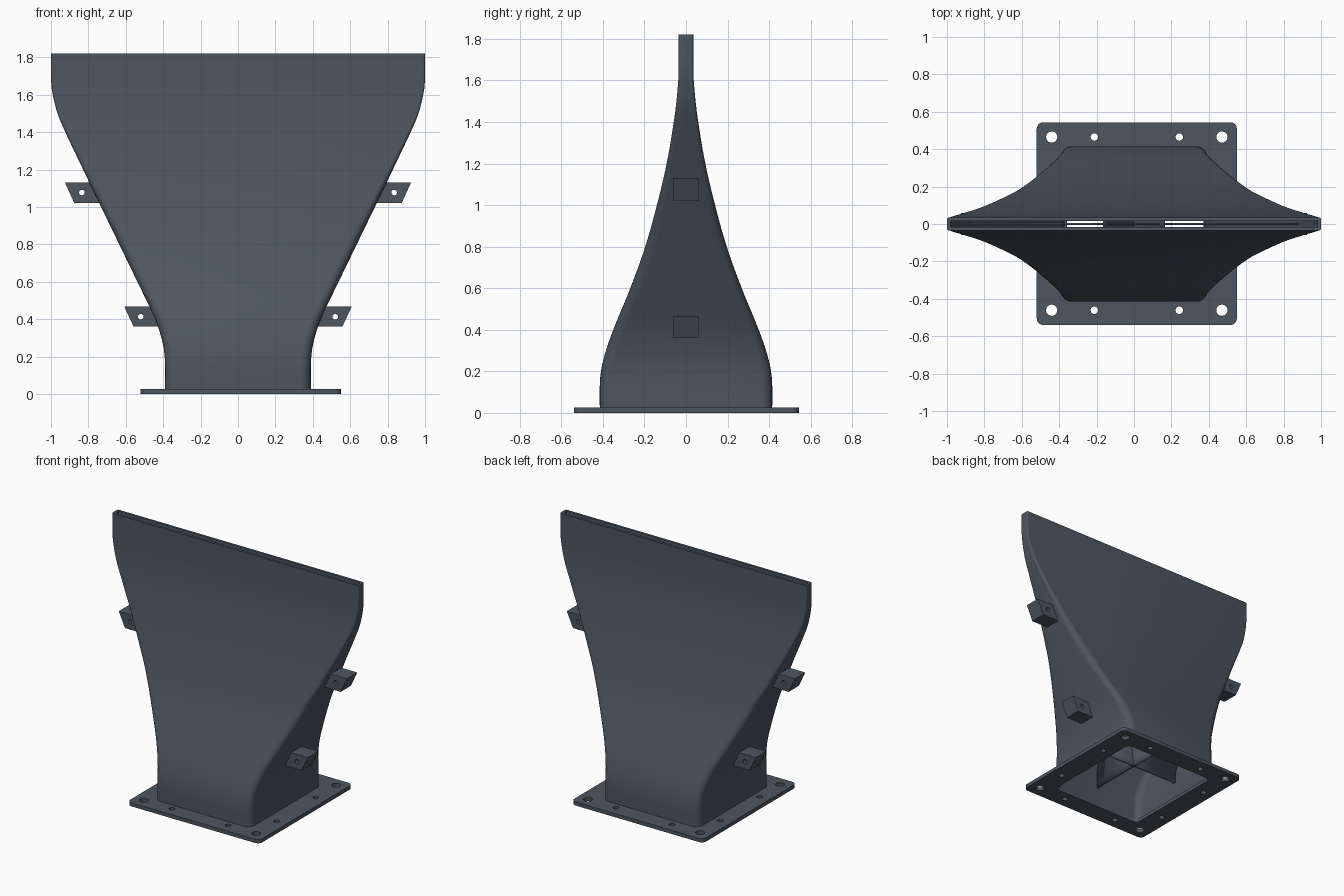
import bpy, bmesh, math
from mathutils import Vector, Matrix

cube = bpy.data.objects.get("Cube")
if cube:
    bpy.data.objects.remove(cube, do_unlink=True)

steel = bpy.data.materials.new("dark slate metal")
steel.use_nodes = True
COLOUR = (0.075, 0.092, 0.113, 1)
steel.diffuse_color = COLOUR
steel.node_tree.nodes["Principled BSDF"].inputs["Base Color"].default_value = COLOUR

BASE_Z, TOP_Z, WALL = 0.027, 1.82, 0.018
# Duct profile: height, half width, half depth
PROFILE = [(BASE_Z, 0.39, 0.415), (0.17, 0.39, 0.413), (0.27, 0.402, 0.394),
           (0.4, 0.443, 0.35), (0.6, 0.538, 0.268), (0.8, 0.635, 0.196),
           (1.0, 0.732, 0.14), (1.2, 0.828, 0.093), (1.4, 0.923, 0.059),
           (1.5, 0.965, 0.046), (1.62, 0.994, 0.036), (1.7, 1.0, 0.035),
           (TOP_Z, 1.0, 0.035)]


def half_size(z):
    """Smoothly interpolated half width and half depth at a height."""
    pts = [Vector(p) for p in PROFILE]
    i = max(k for k in range(len(pts) - 1) if pts[k].x <= z + 1e-6)

    def slope(k):
        if k in (0, len(pts) - 1):
            return Vector((1, 0, 0))
        d = pts[k + 1] - pts[k - 1]
        return d / d.x
    a, b = pts[i], pts[i + 1]
    h = b.x - a.x
    t = (z - a.x) / h
    p = (a * (2*t**3 - 3*t**2 + 1) + slope(i) * h * (t**3 - 2*t**2 + t)
         + b * (3*t**2 - 2*t**3) + slope(i + 1) * h * (t**3 - t**2))
    return p.y, p.z


def levels(low, high, count):
    return [low + (high - low) * i / count for i in range(count + 1)]


def rounded_rect(hx, hy, r, steps=6):
    """Counter-clockwise outline of a rounded rectangle."""
    out = []
    for q, (sx, sy) in enumerate([(1, 1), (-1, 1), (-1, -1), (1, -1)]):
        for s in range(steps + 1):
            a = math.pi / 2 * (q + s / steps)
            out.append((sx * (hx - r) + r * math.cos(a), sy * (hy - r) + r * math.sin(a)))
    return out


def circle(cx, cy, r, n=24):
    return [(cx + r * math.cos(2 * math.pi * i / n), cy + r * math.sin(2 * math.pi * i / n))
            for i in range(n)]


def finish(name, bm):
    mesh = bpy.data.meshes.new(name)
    bmesh.ops.recalc_face_normals(bm, faces=bm.faces)
    bm.to_mesh(mesh)
    bm.free()
    obj = bpy.data.objects.new(name, mesh)
    bpy.context.collection.objects.link(obj)
    mesh.materials.append(steel)
    bpy.ops.object.select_all(action='DESELECT')
    obj.select_set(True)
    bpy.context.view_layer.objects.active = obj
    bpy.ops.object.shade_smooth_by_angle(angle=math.radians(35))
    return obj


def plate(name, outlines, thickness, matrix):
    """Flat plate from an outer outline followed by hole outlines."""
    curve = bpy.data.curves.new(name + " outline", 'CURVE')
    curve.dimensions, curve.fill_mode = '2D', 'BOTH'
    curve.extrude = thickness / 2
    for outline in outlines:
        spline = curve.splines.new('POLY')
        spline.points.add(len(outline) - 1)
        for point, (x, y) in zip(spline.points, outline):
            point.co = (x, y, 0, 1)
        spline.use_cyclic_u = True
    temp = bpy.data.objects.new(name + " outline", curve)
    bpy.context.collection.objects.link(temp)
    mesh = temp.to_mesh()
    bm = bmesh.new()
    bm.from_mesh(mesh)
    temp.to_mesh_clear()
    bpy.data.objects.remove(temp)
    bpy.data.curves.remove(curve)
    bmesh.ops.remove_doubles(bm, verts=bm.verts, dist=1e-5)
    bm.transform(matrix)
    return finish(name, bm)


# Hollow duct: rings go up the outside, then down the inside
bm = bmesh.new()
heights = levels(BASE_Z, TOP_Z, 48)
rings = []
for inset, order in ((0, heights), (WALL, heights[::-1])):
    for z in order:
        hx, hy = half_size(z)
        radius = min(0.055, hy * 0.3) - inset * 0.3
        rings.append([bm.verts.new((x, y, z))
                      for x, y in rounded_rect(hx - inset, hy - inset, radius)])
for lower, upper in zip(rings, rings[1:] + rings[:1]):
    n = len(lower)
    for i in range(n):
        bm.faces.new((lower[i], lower[(i + 1) % n], upper[(i + 1) % n], upper[i]))
finish("duct_shell", bm)

# Mounting flange with large corner holes and small side holes
holes = [rounded_rect(0.372, 0.397, 0.037)]
for sx in (-1, 1):
    for sy in (-1, 1):
        holes += [circle(sx * 0.455, sy * 0.463, 0.03),
                  circle(sx * 0.227, sy * 0.463, 0.02),
                  circle(sx * 0.455, sy * 0.227, 0.02)]
plate("base_flange", [rounded_rect(0.535, 0.542, 0.035)] + holes, BASE_Z,
      Matrix.Translation((0.015, 0.002, BASE_Z / 2)))

# Slanted mounting lugs with a cross hole, two on each side
upright = Matrix.Rotation(math.pi / 2, 4, 'X')
for label, z0, z1, outer, hole in (("upper", 1.02, 1.13, 0.925, (0.835, 1.077)),
                                   ("lower", 0.36, 0.467, 0.608, (0.52, 0.413))):
    for side, s in (("left", 1), ("right", -1)):
        shape = [(s * (half_size(z0)[0] - 0.012), z0), (s * (outer - 0.05), z0),
                 (s * outer, z1), (s * (half_size(z1)[0] - 0.012), z1)]
        plate(f"{label}_{side}_lug", [shape, circle(s * hole[0], hole[1], 0.015)],
              0.12, upright)


def vane(name, low, high, span):
    """Thin sheet inside the duct; span gives its two edge points at a height."""
    bm = bmesh.new()
    rows = [[bm.verts.new((x, y, z)) for x, y in span(z)] for z in levels(low, high, 24)]
    for a, b in zip(rows, rows[1:]):
        bm.faces.new((a[0], a[1], b[1], b[0]))
    obj = finish(name, bm)
    solid = obj.modifiers.new("thickness", 'SOLIDIFY')
    solid.thickness, solid.offset = 0.01, 0


# Inner vanes: one across the width, two spreading from the centre
def wide_span(z):
    w = half_size(z)[0] - WALL / 2
    return (-w, 0), (w, 0)


vane("centre_vane", 0.15, 1.35, wide_span)
for side, s in (("left", 1), ("right", -1)):
    def split_span(z, s=s):
        x, d = s * 0.16 * (z - 0.15) / 1.35, half_size(z)[1] - WALL / 2
        return (x, -d), (x, d)
    vane(f"{side}_splitter_vane", 0.15, 1.5, split_span)
